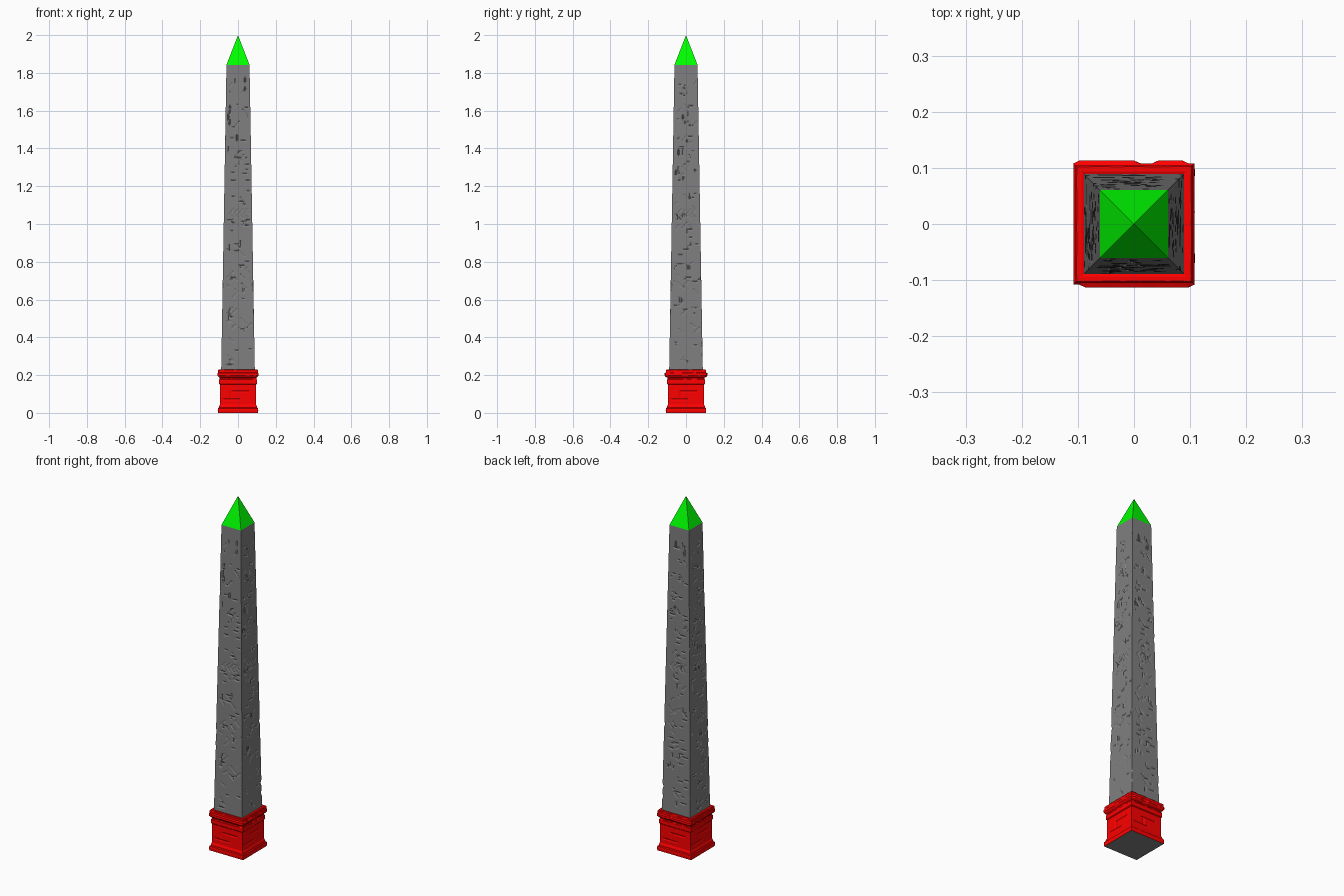
import bpy, bmesh, random
from mathutils import Vector

if "Cube" in bpy.data.objects:
    bpy.data.objects.remove(bpy.data.objects["Cube"])

random.seed(7)
CORNERS = [Vector((-1, -1, 0)), Vector((1, -1, 0)), Vector((1, 1, 0)), Vector((-1, 1, 0))]
INWARD = [Vector((0, 1, 0)), Vector((-1, 0, 0)), Vector((0, -1, 0)), Vector((1, 0, 0))]


def material(name, color):
    m = bpy.data.materials.new(name)
    m.diffuse_color = color
    m.use_nodes = True
    m.node_tree.nodes["Principled BSDF"].inputs["Base Color"].default_value = m.diffuse_color
    return m


def finish(name, bm, mat, recalc=True):
    if recalc:
        bmesh.ops.recalc_face_normals(bm, faces=bm.faces[:])
    me = bpy.data.meshes.new(name)
    bm.to_mesh(me)
    bm.free()
    me.materials.append(mat)
    bpy.context.collection.objects.link(bpy.data.objects.new(name, me))


def square_loft(bm, profile, n):
    """Stack square rings of (half width, z), n segments per side."""
    rings = []
    for h, z in profile:
        ring = []
        for s in range(4):
            a, b = CORNERS[s], CORNERS[(s + 1) % 4]
            for i in range(n):
                p = a.lerp(b, i / n) * h
                ring.append(bm.verts.new((p.x, p.y, z)))
        rings.append(ring)
    for lo, hi in zip(rings, rings[1:]):
        for k in range(4 * n):
            j = (k + 1) % (4 * n)
            bm.faces.new((lo[k], lo[j], hi[j], hi[k]))
    return rings


red = material("base_red", (1, 0, 0, 1))
green = material("tip_green", (0, 1, 0, 1))
grey = material("stone_grey", (0.214, 0.214, 0.214, 1))

# Shaft: tapering square column, grid faces ready for carving
N, R = 24, 230
Z0, Z1 = 0.225, 1.843
bm = bmesh.new()
rings = square_loft(bm, [(0.089 - 0.028 * r / R, Z0 + (Z1 - Z0) * r / R) for r in range(R + 1)], N)
bm.faces.new(rings[-1])
carved = set()


def carve(side, col, row, depth):
    if 2 <= col <= N - 2 and 3 <= row < R - 1 and (side, col, row) not in carved:
        carved.add((side, col, row))
        rings[row][side * N + col].co += INWARD[side] * depth


# Carved glyph strokes, grouped in bands up each face
for side in range(4):
    for band in range(8, R - 6, 12):
        for g in range(random.randint(3, 8)):
            c, r = random.randint(3, N - 4), band + random.randint(-5, 5)
            length, depth = random.randint(2, 5), random.uniform(0.003, 0.0045)
            dc, dr = random.choice([(1, 0), (1, 0), (0, 1), (1, 1), (1, -1)])
            for t in range(length):
                carve(side, c + dc * t, r + dr * t, depth)
    # Chevron row half way up
    for c0 in (5, 9, 13, 17):
        for t in range(4):
            carve(side, c0 + t, 118 + t, 0.0035)
            carve(side, c0 + t, 118 - t, 0.0035)

# Chipped corners
for side in range(4):
    for chip in range(3):
        r0, d = random.randint(4, R - 8), random.uniform(0.001, 0.003)
        for dr, f in ((-1, 0.5), (0, 1), (1, 1), (2, 0.4)):
            rings[r0 + dr][side * N].co -= CORNERS[side] * d * f
finish("shaft", bm, grey)

# Pointed cap
bm = bmesh.new()
ring = [bm.verts.new((c.x * 0.061, c.y * 0.061, Z1)) for c in CORNERS]
tip = bm.verts.new((0, 0, 2.0))
for i in range(4):
    bm.faces.new((ring[i], ring[(i + 1) % 4], tip))
finish("pointed_cap", bm, green)

# Pedestal: plinth, block body, neck band and cornice
BN = 20
body = [(0.096, 0.044 + 0.106 * i / 15) for i in range(16)]
profile = ([(0.106, 0), (0.107, 0.012), (0.106, 0.024), (0.101, 0.028), (0.100, 0.036)] + body +
           [(0.100, 0.154), (0.100, 0.176), (0.097, 0.180), (0.097, 0.186), (0.103, 0.191),
            (0.108, 0.198), (0.108, 0.210), (0.105, 0.214), (0.105, 0.226), (0.102, 0.230),
            (0.094, 0.230), (0.086, 0.227)])
bm = bmesh.new()
rings = square_loft(bm, profile, BN)
for s in range(4):
    # Stone joints in the block body
    for row, start in ((9, 2), (15, 7)):
        for c in range(start, start + 10):
            rings[row][s * BN + c].co += INWARD[s] * 0.003
    for row in range(10, 15):
        rings[row][s * BN + 6 + s].co += INWARD[s] * 0.003
    # Worn, slightly uneven mouldings
    for row in list(range(1, 4)) + list(range(21, 31)):
        for c in range(1, BN):
            rings[row][s * BN + c].co += INWARD[s] * random.uniform(-0.0003, 0.0003)
# Front and back cornice bulges a little further out
for row in range(25, 28):
    for s in (0, 2):
        for c in range(2, BN):
            if not (s == 2 and c in (7, 8, 9)):
                rings[row][s * BN + c].co -= INWARD[s] * 0.005
finish("pedestal", bm, red)

# Grey underside, facing down
bm = bmesh.new()
bm.faces.new([bm.verts.new(c * 0.106) for c in reversed(CORNERS)])
finish("underside", bm, grey, recalc=False)
